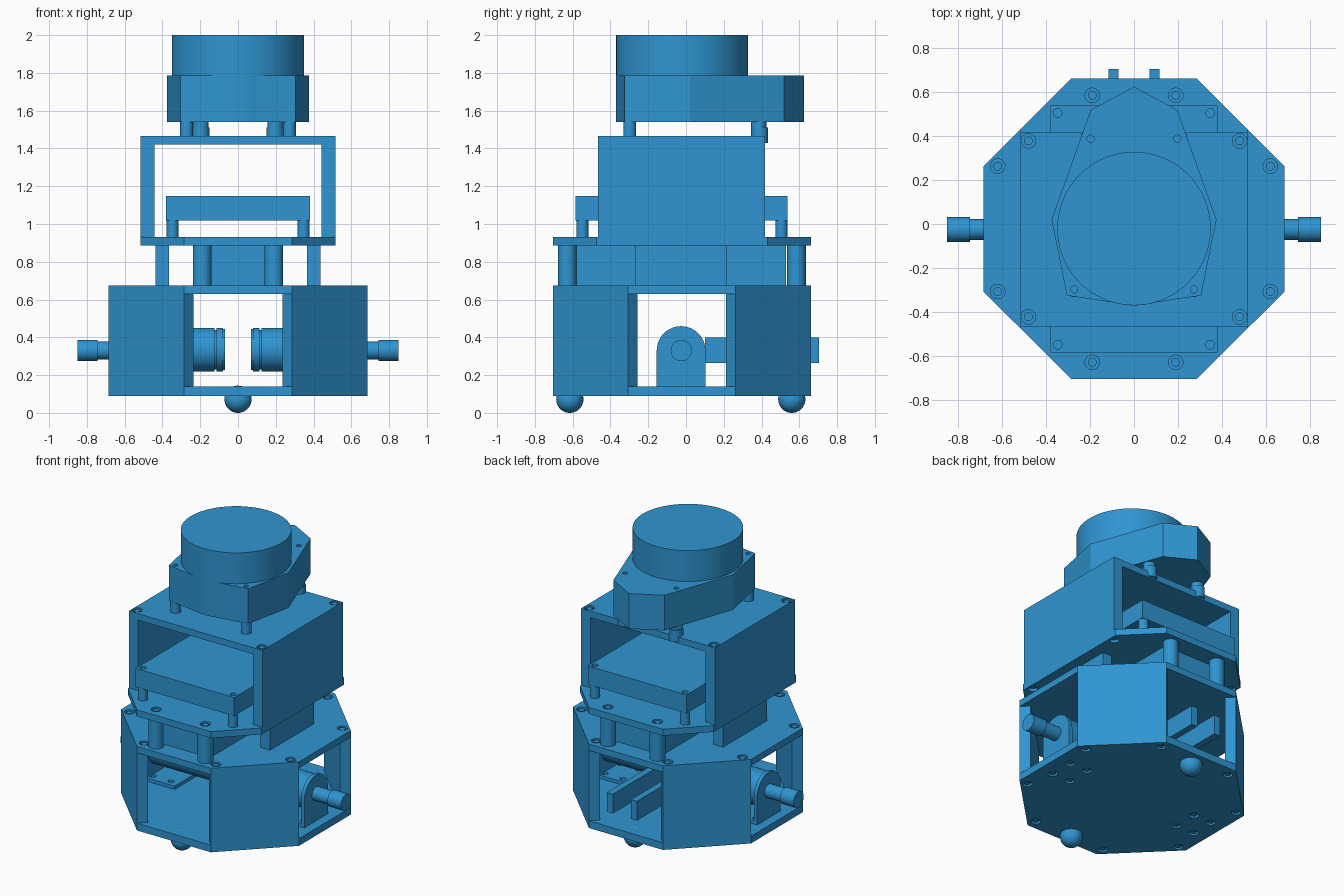
import bpy, bmesh, math
from mathutils import Matrix, Vector

if "Cube" in bpy.data.objects:
    bpy.data.objects.remove(bpy.data.objects["Cube"])

blue = bpy.data.materials.new("sky_blue")
blue.diffuse_color = (0.028, 0.30, 0.64, 1)
blue.use_nodes = True
blue.node_tree.nodes["Principled BSDF"].inputs["Base Color"].default_value = blue.diffuse_color
CY = -0.022  # y centre of the chassis


def finish(name, bm, smooth=False):
    bmesh.ops.recalc_face_normals(bm, faces=bm.faces[:])
    me = bpy.data.meshes.new(name)
    bm.to_mesh(me)
    bm.free()
    me.materials.append(blue)
    ob = bpy.data.objects.new(name, me)
    bpy.context.collection.objects.link(ob)
    if smooth:
        bpy.ops.object.select_all(action='DESELECT')
        ob.select_set(True)
        bpy.context.view_layer.objects.active = ob
        bpy.ops.object.shade_smooth_by_angle(angle=math.radians(35))
    return ob


def prism(name, pts, lo, hi, axis='z', smooth=False):
    """Extrude a profile: (x, y) along z, or (y, z) along x."""
    bm = bmesh.new()
    put = (lambda a, b, c: (a, b, c)) if axis == 'z' else (lambda a, b, c: (c, a, b))
    f = bm.faces.new([bm.verts.new(put(a, b, lo)) for a, b in pts])
    g = bmesh.ops.extrude_face_region(bm, geom=[f])
    vs = [v for v in g['geom'] if isinstance(v, bmesh.types.BMVert)]
    bmesh.ops.translate(bm, verts=vs, vec=put(0, 0, hi - lo))
    return finish(name, bm, smooth)


def box(name, x0, x1, y0, y1, z0, z1):
    return prism(name, [(x0, y0), (x1, y0), (x1, y1), (x0, y1)], z0, z1)


def ring(a, b, r, n=32, start=0, end=2 * math.pi, closed=True):
    m = n if closed else n - 1
    return [(a + r * math.cos(start + (end - start) * i / m),
             b + r * math.sin(start + (end - start) * i / m)) for i in range(n)]


def rod(name, a, b, r, lo, hi, axis='z', n=32):
    return prism(name, ring(a, b, r, n), lo, hi, axis, True)


def drill(ob, spots, r, z0, z1):
    """Cut round vertical holes into a part."""
    bm = bmesh.new()
    for x, y in spots:
        bmesh.ops.create_cone(bm, cap_ends=True, segments=24, radius1=r, radius2=r, depth=z1 - z0,
                              matrix=Matrix.Translation((x, y, (z0 + z1) / 2)))
    cut = finish("hole_cutter", bm)
    cut.hide_render = True
    mod = ob.modifiers.new("holes", 'BOOLEAN')
    mod.operation, mod.solver, mod.object = 'DIFFERENCE', 'EXACT', cut
    dg = bpy.context.evaluated_depsgraph_get()
    ob_mesh = bpy.data.meshes.new_from_object(ob.evaluated_get(dg))
    ob.modifiers.clear()
    ob.data = ob_mesh
    bpy.data.objects.remove(cut)


def four(x, y):
    return [(sx * x, CY + sy * y) for sx in (-1, 1) for sy in (-1, 1)]


def screws(name, ob, spots, top, depth=0.02):
    """Counterbored holes with a screw head in each."""
    drill(ob, spots, 0.033, top - depth, top + 0.05)
    for x, y in spots:
        rod(name, x, y, 0.02, top - depth - 0.005, top - 0.004, n=20)


# Octagonal chassis plates
octagon = [(0.285, -0.683), (0.685, -0.285), (0.685, 0.285), (0.285, 0.683),
           (-0.285, 0.683), (-0.685, 0.285), (-0.685, -0.285), (-0.285, -0.683)]
octagon = [(x, y + CY) for x, y in octagon]
bottom = prism("chassis_bottom_plate", octagon, 0.09, 0.14)
top = prism("chassis_top_plate", octagon, 0.63, 0.675)
wall_spots = four(0.275, 0.615) + four(0.62, 0.285)
screws("chassis_screw", top, wall_spots, 0.675)
feet = [(s * x, CY + y) for s in (-1, 1) for x in (0.44, 0.58) for y in (-0.085, 0.085)]
drill(bottom, wall_spots + feet, 0.03, 0.05, 0.11)
for x, y in wall_spots + feet:
    rod("underside_screw", x, y, 0.018, 0.094, 0.115, n=20)

# Diagonal corner walls
t = 0.05
for sx in (-1, 1):
    for sy in (-1, 1):
        pts = [(0.285, 0.683), (0.685, 0.285), (0.685 - t, 0.285 - t), (0.285 - t, 0.683 - t)]
        prism("corner_wall", [(sx * x, CY + sy * y) for x, y in pts], 0.14, 0.63)

# Ball casters
for y in (-0.615, 0.56):
    bm = bmesh.new()
    bmesh.ops.create_uvsphere(bm, u_segments=32, v_segments=20, radius=0.072,
                              matrix=Matrix.Translation((0, y, 0.072)))
    finish("caster_ball", bm, True)

# Motors, brackets, shafts and rear bars
for s in (-1, 1):
    for lo, hi, r in ((0.07, 0.08, 0.108), (0.08, 0.115, 0.115), (0.115, 0.125, 0.105), (0.125, 0.60, 0.115)):
        rod("motor_body", -0.025, 0.335, r, s * lo, s * hi, 'x', 48)
    arch = [(-0.155, 0.14), (0.103, 0.14)] + ring(-0.026, 0.33, 0.129, 25, 0, math.pi, False)
    prism("motor_bracket_face", arch, s * 0.595, s * 0.62, 'x', True)
    foot = box("motor_bracket_foot", min(s * 0.38, s * 0.62), max(s * 0.38, s * 0.62), -0.155, 0.103, 0.138, 0.163)
    drill(foot, [p for p in feet if p[0] * s > 0], 0.02, 0.145, 0.2)
    rod("motor_shaft", -0.025, 0.33, 0.047, s * 0.60, s * 0.75, 'x')
    rod("shaft_coupler", -0.025, 0.33, 0.056, s * 0.745, s * 0.85, 'x')
    box("rear_bar", s * 0.093 - 0.023, s * 0.093 + 0.023, 0.10, 0.705, 0.265, 0.40)
    box("side_support", s * 0.40 - 0.036, s * 0.40 + 0.036, -0.27, 0.215, 0.675, 0.89)

# Battery block and deck standoffs
box("battery_block", -0.19, 0.19, -0.58, 0.53, 0.675, 0.885)
posts = four(0.19, 0.607)
for x, y in posts:
    rod("deck_standoff", x, y, 0.049, 0.675, 0.89)

# Middle deck with clipped corners
deck_pts = [(0.285, -0.683), (0.515, -0.453), (0.515, 0.453), (0.285, 0.683),
            (-0.285, 0.683), (-0.515, 0.453), (-0.515, -0.453), (-0.285, -0.683)]
deck = prism("middle_deck", [(x, y + CY) for x, y in deck_pts], 0.885, 0.93)
screws("deck_screw", deck, posts, 0.93)
drill(deck, four(0.48, 0.40), 0.03, 0.85, 0.905)

# Open housing above the deck
for s in (-1, 1):
    box("housing_side", min(s * 0.443, s * 0.515), max(s * 0.443, s * 0.515), -0.465, 0.417, 0.93, 1.42)
roof = box("housing_roof", -0.515, 0.515, -0.465, 0.417, 1.42, 1.465)
screws("roof_screw", roof, four(0.48, 0.40), 1.465)

# Computer tray on four legs
tray = box("computer_tray", -0.38, 0.38, -0.585, 0.538, 1.018, 1.147)
legs = four(0.347, 0.527)
drill(tray, legs, 0.02, 1.12, 1.2)
for x, y in legs:
    rod("tray_leg", x, y, 0.032, 0.93, 1.02)

# Scanner standoffs
for s in (-1, 1):
    rod("scanner_front_standoff", s * 0.272, -0.298, 0.034, 1.465, 1.545)
    rod("scanner_rear_standoff", s * 0.197, 0.385, 0.04, 1.465, 1.545)
    rod("scanner_rear_fastener", s * 0.197, 0.39, 0.045, 1.43, 1.51)

# Scanner base: faceted outline with a rounded front, and the round head
half = [(0.305, -0.325)] + [(0.375, 0.02), (0.197, 0.518)]
arc = ring(0, -0.021, 0.349, 13, math.radians(254), math.radians(286), False)
outline = arc + half + [(0, 0.625)] + [(-x, y) for x, y in reversed(half)]
base = prism("scanner_base", outline, 1.54, 1.785)
drill(base, [(0.272, -0.298), (-0.272, -0.298), (0.197, 0.388), (-0.197, 0.388)], 0.016, 1.75, 1.85)
rod("scanner_head", 0, -0.021, 0.349, 1.78, 2.0, n=72)
